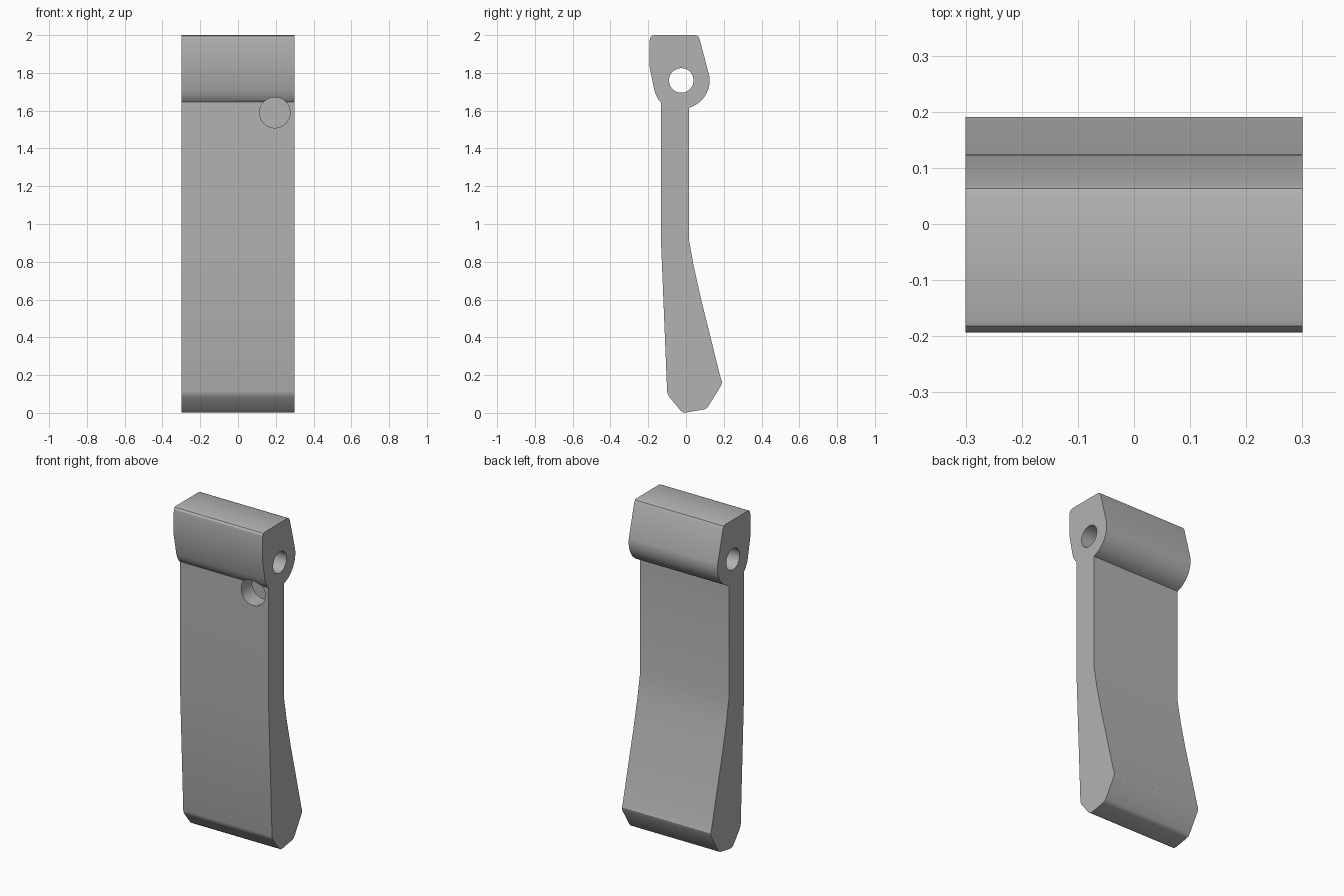
import bpy, bmesh
from math import cos, sin, pi, radians
from mathutils import Matrix

if "Cube" in bpy.data.objects:
    bpy.data.objects.remove(bpy.data.objects["Cube"])

grey = bpy.data.materials.new("mid grey")
grey.use_nodes = True
colour = (0.45, 0.45, 0.45, 1)
grey.diffuse_color = colour
grey.node_tree.nodes["Principled BSDF"].inputs["Base Color"].default_value = colour

HALF_WIDTH = 0.3
PIVOT_Y, PIVOT_Z = -0.025, 1.76


def finish(bm, name):
    bmesh.ops.recalc_face_normals(bm, faces=bm.faces)
    mesh = bpy.data.meshes.new(name)
    bm.to_mesh(mesh)
    bm.free()
    mesh.materials.append(grey)
    obj = bpy.data.objects.new(name, mesh)
    bpy.context.collection.objects.link(obj)
    return obj


def cylinder(name, radius, depth, matrix):
    bm = bmesh.new()
    bmesh.ops.create_cone(bm, cap_ends=True, segments=48, radius1=radius,
                          radius2=radius, depth=depth, matrix=matrix)
    return finish(bm, name)


# Side profile (y, z): rounded back of the hinge knuckle
knuckle = [(PIVOT_Y + 0.15 * cos(a), PIVOT_Z + 0.15 * sin(a))
           for a in [radians(10 - 85 * i / 16) for i in range(17)]]
head_front = [(-0.132, 1.645), (-0.147, 1.66), (-0.158, 1.68), (-0.167, 1.705),
              (-0.193, 1.835), (-0.193, 1.965), (-0.19, 1.985), (-0.182, 1.996), (-0.17, 2)]
head_top = [(0.05, 2), (0.063, 1.995), (0.072, 1.98)]
back = [(0.015, 1.615), (0.015, 0.92), (0.04, 0.78), (0.08, 0.6), (0.13, 0.4),
        (0.182, 0.19), (0.191, 0.165), (0.186, 0.145)]
foot = [(0.118, 0.035), (0.108, 0.024), (0.095, 0.018), (0, 0.002), (-0.015, 0.003),
        (-0.03, 0.013), (-0.088, 0.085), (-0.096, 0.098), (-0.1, 0.115), (-0.132, 0.9)]
profile = head_front + head_top + knuckle + back + foot

# Lever body swept across the width
bm = bmesh.new()
side = bm.faces.new([bm.verts.new((-HALF_WIDTH, y, z)) for y, z in profile])
sweep = bmesh.ops.extrude_face_region(bm, geom=[side])
bmesh.ops.translate(bm, vec=(2 * HALF_WIDTH, 0, 0),
                    verts=[v for v in sweep["geom"] if isinstance(v, bmesh.types.BMVert)])
lever = finish(bm, "lever")

# Pin bore through the head and blind round pocket in the front
bore = cylinder("pin_bore_cutter", 0.065, 1,
                Matrix.Translation((0, PIVOT_Y, PIVOT_Z)) @ Matrix.Rotation(pi / 2, 4, 'Y'))
pocket = cylinder("pocket_cutter", 0.081, 0.3,
                  Matrix.Translation((0.195, -0.18, 1.59)) @ Matrix.Rotation(pi / 2, 4, 'X'))
bpy.context.view_layer.objects.active = lever
lever.select_set(True)
for cutter in (bore, pocket):
    cut = lever.modifiers.new(cutter.name, 'BOOLEAN')
    cut.operation = 'DIFFERENCE'
    cut.solver = 'EXACT'
    cut.object = cutter
    bpy.ops.object.modifier_apply(modifier=cut.name)
    bpy.data.objects.remove(cutter)

bpy.ops.object.select_all(action='DESELECT')
lever.select_set(True)
bpy.ops.object.shade_smooth_by_angle(angle=radians(25))
